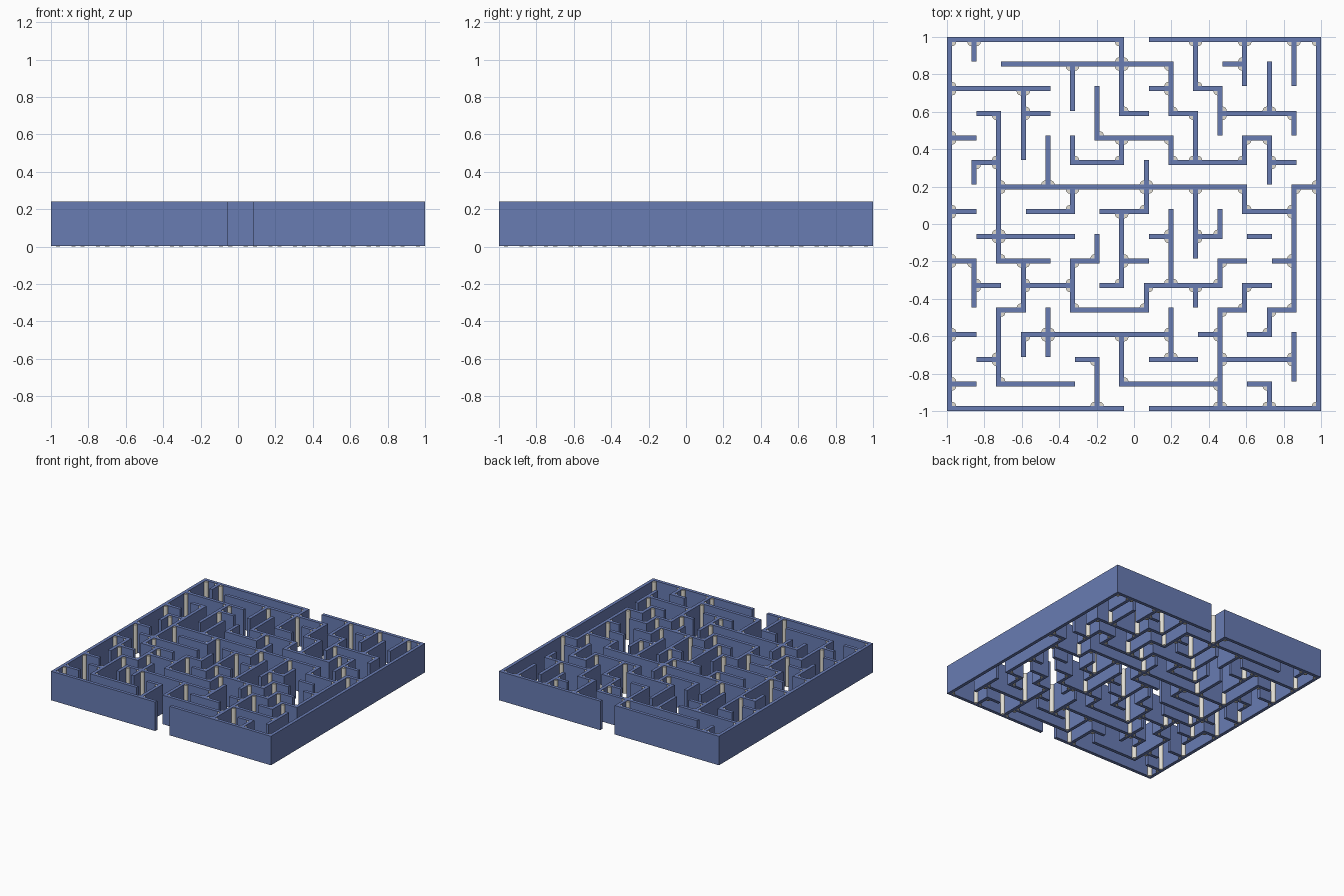
import bpy, bmesh, math

if "Cube" in bpy.data.objects:
    bpy.data.objects.remove(bpy.data.objects["Cube"])

N = 15                      # cells per side
T = 0.027                   # wall thickness
P = (2 - T) / N             # cell pitch
Z0, Z1 = 0.004, 0.242       # wall bottom and top

# Wall runs: one entry per grid line, start-end along it
ROWS = ["0-7 8-15", "2-9 11-12", "0-4 8-9 10-11", "1-2 3-4 7-8 9-10 11-14",
        "0-1 6-9 12-13", "1-2 5-7 9-12 13-14", "2-12 14-15",
        "0-1 3-5 6-8 12-14", "1-5 8-9 10-11 12-13",
        "0-1 2-4 5-6 7-8 11-12 13-14", "1-2 3-5 6-7 8-11 12-13",
        "2-3 5-8 11-12 13-14", "0-1 3-9 10-11 12-13",
        "1-2 5-6 8-10 11-14", "0-1 2-5 7-11 12-13", "0-7 8-15"]   # back to front
COLS = ["0-15", "0-1 5-6 9-11", "3-9 11-14", "2-5 9-11 12-13", "4-6 11-13",
        "1-3 4-5 6-7 9-11", "2-4 8-9 13-15", "0-3 4-5 7-10 12-14", "5-7 10-11",
        "1-3 4-5 7-10 11-13", "0-2 3-5 6-9 10-11", "2-4 7-8 9-10 11-15",
        "0-2 4-5 6-7 10-11", "1-3 4-6 11-12 14-15", "0-2 3-4 6-11 12-14",
        "0-15"]                                                   # left to right


def units(text):
    for run in text.split():
        a, b = map(int, run.split("-"))
        yield from range(a, b)


def make_object(name, bm, color):
    bmesh.ops.recalc_face_normals(bm, faces=bm.faces)
    mesh = bpy.data.meshes.new(name)
    bm.to_mesh(mesh)
    bm.free()
    mat = bpy.data.materials.new(name + "_colour")
    mat.diffuse_color = color
    mat.use_nodes = True
    mat.node_tree.nodes["Principled BSDF"].inputs["Base Color"].default_value = mat.diffuse_color
    mesh.materials.append(mat)
    ob = bpy.data.objects.new(name, mesh)
    bpy.context.collection.objects.link(ob)
    return ob


# Plan on a fine grid: even indices are wall joints, odd indices are spans
solid = set()
for j, text in enumerate(ROWS):
    solid |= {(2 * i + 1, 2 * (N - j)) for i in units(text)}
for i, text in enumerate(COLS):
    solid |= {(2 * i, 2 * (N - j) - 1) for j in units(text)}

joints, corners = set(), []
for x in range(0, 2 * N + 1, 2):
    for y in range(0, 2 * N + 1, 2):
        left, right = (x - 1, y) in solid, (x + 1, y) in solid
        down, up = (x, y - 1) in solid, (x, y + 1) in solid
        if left or down or (right and up):
            joints.add((x, y))
        for sx, h in ((-1, left), (1, right)):
            for sy, v in ((-1, down), (1, up)):
                if h and v:
                    corners.append((x, y, sx, sy))
solid |= joints


def edge(k):
    return -1 + (k // 2) * P + (T if k % 2 else 0)


# Maze walls: extrude the plan, skipping faces between touching squares
bm = bmesh.new()
for x, y in solid:
    xa, xb, ya, yb = edge(x), edge(x + 1), edge(y), edge(y + 1)
    ring = [(xa, ya), (xb, ya), (xb, yb), (xa, yb)]
    for z in (Z0, Z1):
        bm.faces.new([bm.verts.new((*p, z)) for p in ring])
    for k, (dx, dy) in enumerate(((0, -1), (1, 0), (0, 1), (-1, 0))):
        if (x + dx, y + dy) not in solid:
            a, b = ring[k], ring[(k + 1) % 4]
            bm.faces.new([bm.verts.new(c) for c in
                          ((*a, Z0), (*b, Z0), (*b, Z1), (*a, Z1))])
bmesh.ops.remove_doubles(bm, verts=bm.verts, dist=1e-4)
make_object("maze_walls", bm, (0.14, 0.20, 0.45, 1))

# Corner posts: slim quarter-round pillars tucked into every inside corner
R, SEG = 0.022, 6
bm = bmesh.new()
for x, y, sx, sy in corners:
    cx = -1 + x // 2 * P + T / 2 + sx * T / 2
    cy = -1 + y // 2 * P + T / 2 + sy * T / 2
    plan = [(cx, cy)] + [(cx + sx * R * math.cos(a), cy + sy * R * math.sin(a))
                         for a in (math.pi / 2 * k / SEG for k in range(SEG + 1))]
    low = [bm.verts.new((*p, 0)) for p in plan]
    high = [bm.verts.new((*p, Z1 - 0.004)) for p in plan]
    bm.faces.new(low)
    bm.faces.new(high)
    for k in range(len(plan)):
        n = (k + 1) % len(plan)
        bm.faces.new((low[k], low[n], high[n], high[k]))
posts = make_object("corner_posts", bm, (0.75, 0.72, 0.64, 1))
bpy.context.view_layer.objects.active = posts
posts.select_set(True)
bpy.ops.object.shade_smooth_by_angle(angle=math.radians(30))
